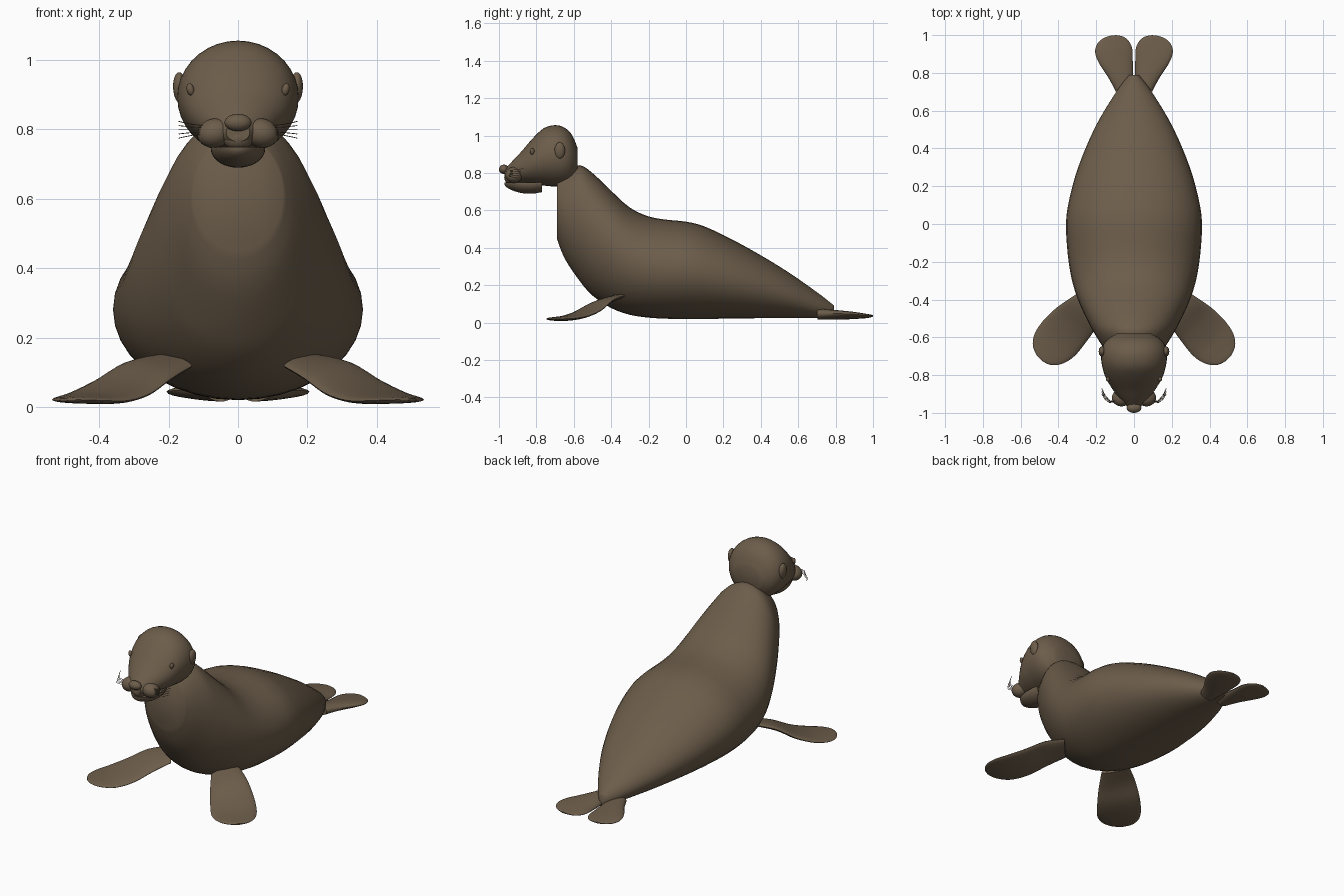
import bpy, bmesh, math
from mathutils import Vector

if "Cube" in bpy.data.objects:
    bpy.data.objects.remove(bpy.data.objects["Cube"])

fur = bpy.data.materials.new("brown_fur")
fur.diffuse_color = (0.15, 0.109, 0.069, 1)
fur.use_nodes = True
fur.node_tree.nodes["Principled BSDF"].inputs["Base Color"].default_value = fur.diffuse_color


def finish(bm, name, angle=40):
    bmesh.ops.recalc_face_normals(bm, faces=bm.faces)
    mesh = bpy.data.meshes.new(name)
    bm.to_mesh(mesh)
    bm.free()
    obj = bpy.data.objects.new(name, mesh)
    bpy.context.collection.objects.link(obj)
    mesh.materials.append(fur)
    bpy.ops.object.select_all(action='DESELECT')
    obj.select_set(True)
    bpy.context.view_layer.objects.active = obj
    bpy.ops.object.shade_smooth_by_angle(angle=math.radians(angle))
    return obj


def smooth_stations(rows, steps):
    """Catmull-Rom interpolation between station tuples."""
    out = []
    for i in range(len(rows) - 1):
        a, b, c, d = (rows[max(i - 1, 0)], rows[i], rows[i + 1],
                      rows[min(i + 2, len(rows) - 1)])
        for s in range(steps):
            t = s / steps
            out.append([0.5 * (2 * q + (r - p) * t + (2 * p - 5 * q + 4 * r - u) * t * t
                               + (3 * q - p - 3 * r + u) * t ** 3)
                        for p, q, r, u in zip(a, b, c, d)])
    return out + [list(rows[-1])]


def skin(name, rings, sides, angle=40, ceiling=10.0):
    """Skin elliptical rings given as (centre, half axis, half axis)."""
    bm = bmesh.new()
    loops = []
    for c, u, v in rings:
        loop = []
        for k in range(sides):
            a = 2 * math.pi * k / sides
            p = c + u * math.cos(a) + v * math.sin(a)
            p.z = min(p.z, ceiling)
            loop.append(bm.verts.new(p))
        loops.append(loop)
    for a, b in zip(loops, loops[1:]):
        for k in range(sides):
            n = (k + 1) % sides
            bm.faces.new((a[k], a[n], b[n], b[k]))
    bm.faces.new(loops[0])
    bm.faces.new(loops[-1])
    return finish(bm, name, angle)


def trunk(name, rows, angle=40, ceiling=10.0, sides=36, steps=3):
    """Rows are (y, top z, bottom z, half width)."""
    rings = [(Vector((0, y, (t + b) / 2)), Vector((w, 0, 0)), Vector((0, 0, (t - b) / 2)))
             for y, t, b, w in smooth_stations(rows, steps)]
    return skin(name, rings, sides, angle, ceiling)


def flipper(name, rows, across, side):
    """Rows are (x, y, z, half width, half thickness, tilt)."""
    rings = []
    for x, y, z, w, t, tilt in smooth_stations(rows, 4):
        u = Vector((across[0] * side, across[1], tilt))
        rings.append((Vector((x * side, y, z)), u * w, Vector((0, 0, t))))
    return skin(name, rings, 20)


def ball(name, loc, radii, tilt=0.0):
    """Ellipsoid, leaned in the x-z plane by tilt."""
    bm = bmesh.new()
    bmesh.ops.create_uvsphere(bm, u_segments=20, v_segments=12, radius=1)
    obj = finish(bm, name, 60)
    obj.location, obj.scale, obj.rotation_euler = loc, radii, (0, tilt, 0)
    return obj


# Torso and neck, ending in a flat chest patch
trunk("body", [
    (-0.69, 0.775, 0.45, 0.13), (-0.65, 0.81, 0.345, 0.165), (-0.57, 0.842, 0.225, 0.215),
    (-0.5, 0.80, 0.145, 0.252), (-0.4, 0.705, 0.078, 0.297), (-0.3, 0.615, 0.042, 0.328),
    (-0.2, 0.568, 0.027, 0.346), (-0.1, 0.55, 0.021, 0.356), (0.0, 0.54, 0.02, 0.36),
    (0.1, 0.514, 0.02, 0.349), (0.25, 0.443, 0.022, 0.312), (0.4, 0.36, 0.024, 0.257),
    (0.55, 0.268, 0.025, 0.186), (0.7, 0.163, 0.024, 0.094), (0.76, 0.117, 0.025, 0.05),
    (0.79, 0.092, 0.028, 0.024)], angle=75)

# Head with a sloping forehead and flat back
trunk("head", [
    (-0.58, 0.935, 0.80, 0.09), (-0.61, 1.005, 0.748, 0.14), (-0.65, 1.043, 0.732, 0.168),
    (-0.70, 1.056, 0.728, 0.175), (-0.76, 1.04, 0.733, 0.167), (-0.82, 0.985, 0.74, 0.147),
    (-0.88, 0.915, 0.747, 0.11), (-0.92, 0.873, 0.75, 0.08), (-0.95, 0.84, 0.753, 0.052),
    (-0.97, 0.82, 0.765, 0.034)])

# Bowl-shaped lower jaw, flat on top
trunk("jaw", [
    (-0.77, 0.80, 0.698, 0.07), (-0.82, 0.80, 0.69, 0.078), (-0.88, 0.80, 0.693, 0.075),
    (-0.93, 0.80, 0.708, 0.058), (-0.96, 0.775, 0.725, 0.03), (-0.97, 0.76, 0.738, 0.01)],
    ceiling=0.75)

# Nose and lip
ball("nose", (0, -0.974, 0.82), (0.039, 0.026, 0.025))
ball("upper_lip", (0, -0.935, 0.775), (0.044, 0.037, 0.036))

front_rows = [
    (0.185, -0.385, 0.132, 0.078, 0.016, 0.18), (0.26, -0.462, 0.103, 0.102, 0.02, 0.2),
    (0.333, -0.535, 0.056, 0.12, 0.02, 0.14), (0.40, -0.608, 0.029, 0.125, 0.016, 0.08),
    (0.455, -0.662, 0.022, 0.107, 0.012, 0.03), (0.49, -0.695, 0.021, 0.068, 0.008, 0.0),
    (0.503, -0.708, 0.021, 0.02, 0.004, 0.0)]
rear_rows = [
    (0.052, 0.705, 0.045, 0.045, 0.029, 0.05), (0.07, 0.78, 0.043, 0.066, 0.026, 0.08),
    (0.096, 0.86, 0.04, 0.091, 0.021, 0.08), (0.108, 0.92, 0.038, 0.1, 0.016, 0.06),
    (0.112, 0.965, 0.036, 0.082, 0.011, 0.04), (0.112, 0.988, 0.036, 0.052, 0.007, 0.03),
    (0.112, 0.998, 0.036, 0.016, 0.004, 0.0)]

for side, tag in ((-1, "left"), (1, "right")):
    flipper("front_flipper_" + tag, front_rows, (0.67, 0.74), side)
    flipper("rear_flipper_" + tag, rear_rows, (0.98, -0.1), side)
    ball("whisker_pad_" + tag, (0.066 * side, -0.92, 0.79), (0.052, 0.046, 0.042), 0.25 * side)
    ball("ear_" + tag, (0.168 * side, -0.675, 0.92), (0.019, 0.028, 0.045), 0.05 * side)
    ball("eye_" + tag, (0.137 * side, -0.822, 0.915), (0.011, 0.012, 0.018), 0.25 * side)

    # Whiskers sweeping out and back
    curve = bpy.data.curves.new("whiskers_" + tag, 'CURVE')
    curve.dimensions = '3D'
    curve.bevel_depth = 0.0013
    curve.bevel_resolution = 1
    curve.use_fill_caps = True
    curve.materials.append(fur)
    for i in range(5):
        z = 0.787 + 0.006 * i
        rise = (i - 2) * 0.006
        back = 0.008 * (i - 2)
        points = [(0.095, -0.94, z), (0.13, -0.94 + back * 0.4, z + rise * 0.3),
                  (0.155, -0.915 + back * 0.8, z + rise * 0.7), (0.17, -0.885 + back, z + rise)]
        spline = curve.splines.new('POLY')
        spline.points.add(3)
        for p, (x, y, h) in zip(spline.points, points):
            p.co = (x * side, y, h, 1)
    bpy.context.collection.objects.link(bpy.data.objects.new("whiskers_" + tag, curve))
